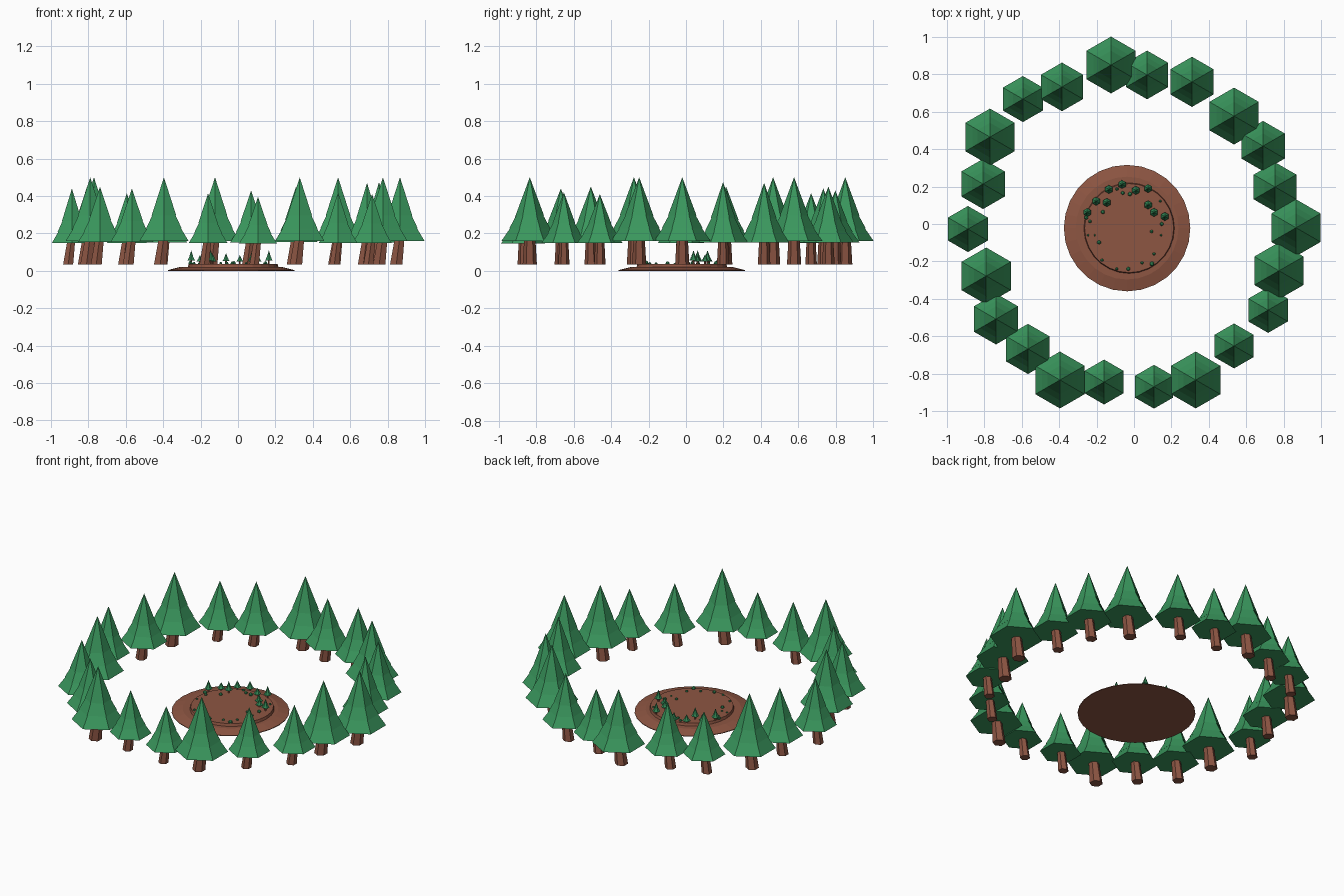
import bpy, bmesh, math


def material(name, rgb):
    m = bpy.data.materials.new(name)
    m.diffuse_color = (*rgb, 1)
    return m


GREEN = material("pine green", (0.042, 0.31, 0.11))
DARK = material("sapling green", (0.03, 0.23, 0.085))
BROWN = material("bark brown", (0.26, 0.09, 0.055))
EARTH = material("earth brown", (0.27, 0.092, 0.055))


def lathe(name, profile, sides, mat, loc, lean=0.0):
    """Revolve (radius, z) points with flat sides; lean shears in x with height."""
    bm = bmesh.new()
    rings = []
    for r, z in profile:
        if r == 0:
            rings.append([bm.verts.new((lean * z, 0, z))])
            continue
        ring = []
        for i in range(sides):
            a = math.pi / 2 + 2 * math.pi * i / sides
            ring.append(bm.verts.new((r * math.cos(a) + lean * z, r * math.sin(a), z)))
        rings.append(ring)
    for a, b in zip(rings, rings[1:]):
        for i in range(sides):
            j = (i + 1) % sides
            if len(a) == 1:
                bm.faces.new((a[0], b[j], b[i]))
            elif len(b) == 1:
                bm.faces.new((a[i], a[j], b[0]))
            else:
                bm.faces.new((a[i], a[j], b[j], b[i]))
    bmesh.ops.recalc_face_normals(bm, faces=bm.faces)
    me = bpy.data.meshes.new(name)
    bm.to_mesh(me)
    bm.free()
    me.materials.append(mat)
    ob = bpy.data.objects.new(name, me)
    ob.location = loc
    bpy.context.collection.objects.link(ob)
    return ob


# Three overlapping skirts of needles, as (radius fraction, height fraction)
TIERS = [(0, 0), (1, 0), (.66, .22), (.72, .20), (.44, .43), (.50, .40), (0, 1)]


def crown(name, r, h, mat, loc):
    lathe(name, [(r * a, h * b) for a, b in TIERS], 6, mat, loc)


# Ring of pines: x, y, crown radius, top height
PINES = [
    (-.123, .85, .152, .50), (.07, .797, .13, .43), (.31, .76, .134, .45),
    (.535, .577, .152, .50), (.69, .417, .134, .47), (.754, .198, .132, .475),
    (.866, -.02, .152, .50), (.775, -.25, .152, .50), (.717, -.46, .122, .41),
    (.535, -.652, .12, .42), (.33, -.834, .152, .50), (.107, -.87, .117, .395),
    (-.16, -.845, .12, .415), (-.396, -.834, .152, .50), (-.567, -.668, .134, .44),
    (-.738, -.508, .136, .45), (-.79, -.278, .152, .50), (-.888, -.027, .123, .44),
    (-.807, .214, .134, .45), (-.77, .465, .152, .50), (-.594, .668, .123, .415),
    (-.385, .733, .13, .44),
]
for x, y, r, top in PINES:
    zb = .147 + (r - .117) * .35
    crown("pine_crown", r, top - zb, GREEN, (x, y, zb))
    # Slightly leaning, tapering trunk
    h = zb + .03 - .035
    lathe("pine_trunk", [(0, 0), (r * .25, 0), (r * .19, h), (0, h)], 6, BROWN,
          (x - .02, y, .035), lean=.13)

# Earth mound: sloping base and raised inner disc
lathe("mound_base", [(0, 0), (.338, 0), (.338, .004), (.275, .02), (0, .02)], 28,
      EARTH, (-.037, -.022, 0))
lathe("mound_top", [(0, 0), (.243, 0), (.238, .019), (0, .019)], 28,
      EARTH, (-.026, -.022, .017))

# Saplings along the back of the mound: x, y, height
SAPLINGS = [
    (-.25, .062, .075), (-.203, .122, .05), (-.145, .115, .075), (-.134, .185, .055),
    (-.064, .212, .06), (.01, .18, .05), (.075, .19, .075), (.075, .102, .055),
    (.107, .062, .05), (.165, .04, .075),
]
for x, y, h in SAPLINGS:
    lathe("sapling_trunk", [(0, 0), (.005, 0), (.005, h * .4), (0, h * .4)], 6, BROWN, (x, y, .035))
    crown("sapling_crown", .023, h * .72, DARK, (x, y, .035 + h * .28))

# Small tufts scattered round the edge: x, y, radius
TUFTS = [
    (-.166, .064, .011), (-.21, -.06, .006), (-.187, -.098, .011), (-.171, -.193, .008),
    (-.092, -.24, .008), (-.03, -.24, .011), (.043, -.208, .008), (.096, -.213, .013),
    (.107, -.16, .008), (.094, -.04, .009), (.148, 0, .011), (.14, .122, .007),
    (-.022, .16, .012), (-.092, .187, .009), (-.235, .014, .009), (-.06, .166, .010),
    (.145, -.06, .006), (-.255, .035, .012), (-.245, -.06, .006),
]
for x, y, r in TUFTS:
    lathe("tuft", [(0, 0), (r * .8, 0), (r, r * .6), (r * .6, r * 1.3), (0, r * 1.6)], 6,
          DARK, (x, y, .034))
